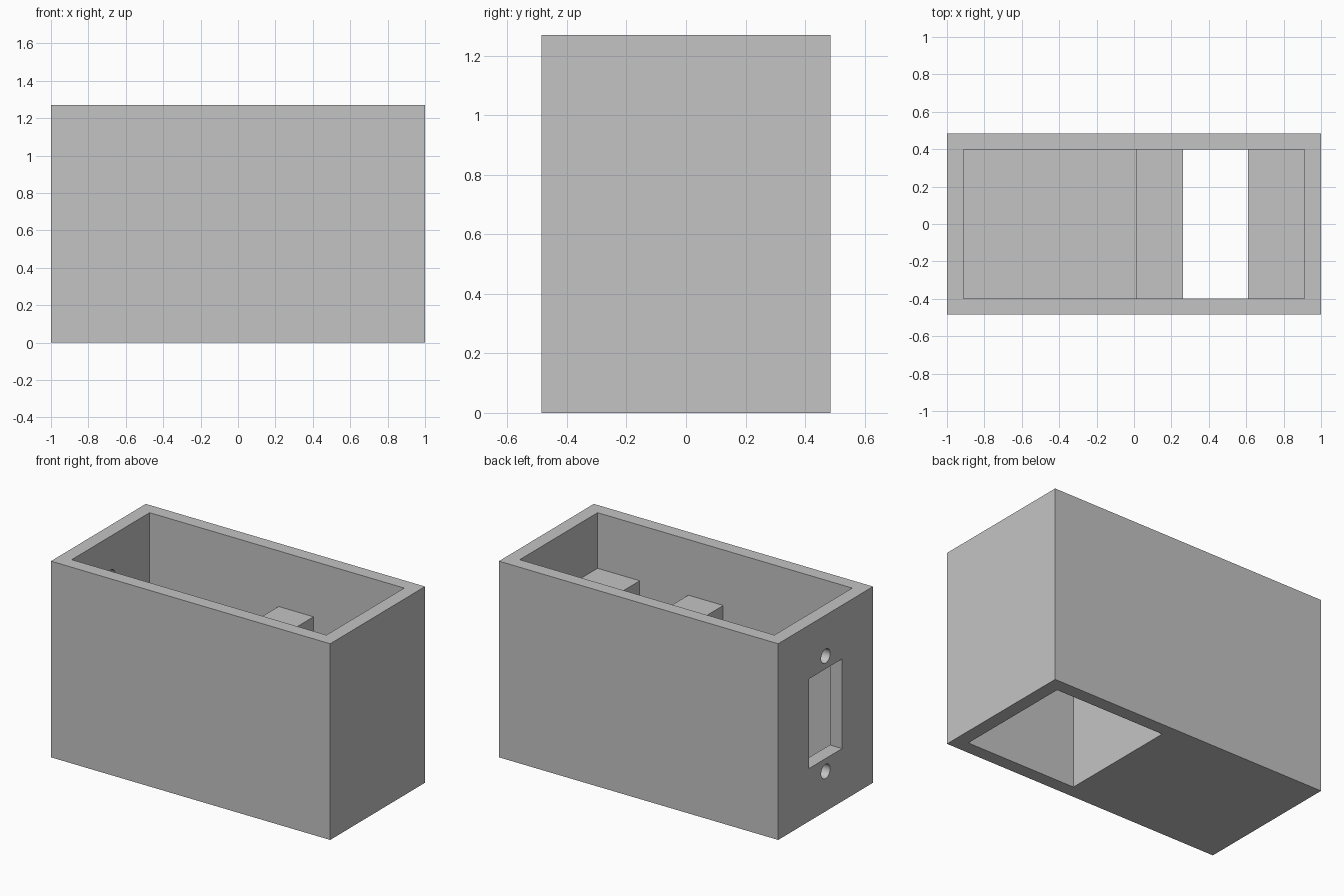
import bpy
import bmesh
from mathutils import Matrix, Vector

LENGTH, DEPTH, HEIGHT = 2.0, 0.97, 1.27
IN_X, IN_Y = 0.912, 0.398            # half sizes of the hollow
FLOOR, SHELF_TOP, SHELF_UNDER = 0.09, 0.91, 0.81
OVER = 0.1                           # how far cutters poke out

if "Cube" in bpy.data.objects:
    bpy.data.objects.remove(bpy.data.objects["Cube"], do_unlink=True)

grey = bpy.data.materials.new("plain grey")
grey.use_nodes = True
colour = (0.55, 0.55, 0.55, 1)
grey.diffuse_color = colour
grey.node_tree.nodes["Principled BSDF"].inputs["Base Color"].default_value = colour


def make_object(name, bm):
    bmesh.ops.recalc_face_normals(bm, faces=bm.faces)
    mesh = bpy.data.meshes.new(name)
    bm.to_mesh(mesh)
    bm.free()
    mesh.materials.append(grey)
    obj = bpy.data.objects.new(name, mesh)
    bpy.context.collection.objects.link(obj)
    return obj


def box(name, size, centre):
    bm = bmesh.new()
    bmesh.ops.create_cube(bm, size=1, matrix=Matrix.Translation(centre) @ Matrix.Diagonal((*size, 1)))
    return make_object(name, bm)


def cylinder_x(name, radius, length, centre):
    bm = bmesh.new()
    bmesh.ops.create_cone(bm, cap_ends=True, segments=32, radius1=radius, radius2=radius, depth=length,
                          matrix=Matrix.Translation(centre) @ Matrix.Rotation(1.5707963, 4, 'Y'))
    return make_object(name, bm)


def extrude_y(name, profile, half):
    bm = bmesh.new()
    face = bm.faces.new([bm.verts.new((x, -half, z)) for x, z in profile])
    side = bmesh.ops.extrude_face_region(bm, geom=[face])["geom"]
    bmesh.ops.translate(bm, vec=Vector((0, 2 * half, 0)),
                        verts=[v for v in side if isinstance(v, bmesh.types.BMVert)])
    return make_object(name, bm)


# Outer casing
casing = box("casing", (LENGTH, DEPTH, HEIGHT), (0, 0, HEIGHT / 2))

# Hollow: upper room, deep bay, slotted shelf and a lower bay open underneath
hollow = extrude_y("hollow_cutter", [
    (-IN_X, HEIGHT + OVER), (-IN_X, FLOOR), (0.012, FLOOR), (0.012, SHELF_TOP),
    (0.262, SHELF_TOP), (0.262, SHELF_UNDER), (0.122, SHELF_UNDER), (0.122, -OVER),
    (IN_X, -OVER), (IN_X, SHELF_UNDER), (0.61, SHELF_UNDER), (0.61, SHELF_TOP),
    (IN_X, SHELF_TOP), (IN_X, HEIGHT + OVER)], IN_Y)

# Socket window with a screw hole above and below it in the end wall
wall_x, mid_z = -(1 + IN_X) / 2, 0.632
cutters = [hollow, box("window_cutter", (0.25, 0.337, 0.58), (wall_x, 0, mid_z))]
for label, sign in (("upper", 1), ("lower", -1)):
    cutters.append(cylinder_x(label + "_screw_hole_cutter", 0.046, 0.25,
                              (wall_x, 0, mid_z + sign * 0.373)))

for cutter in cutters:
    cut = casing.modifiers.new(cutter.name, 'BOOLEAN')
    cut.operation = 'DIFFERENCE'
    cut.solver = 'EXACT'
    cut.object = cutter

# Bake the cuts and remove the cutters
bpy.context.view_layer.update()
evaluated = casing.evaluated_get(bpy.context.evaluated_depsgraph_get())
finished = bpy.data.meshes.new_from_object(evaluated)
casing.modifiers.clear()
casing.data = finished
for cutter in cutters:
    bpy.data.objects.remove(cutter, do_unlink=True)

# Smooth only the round hole walls
bpy.ops.object.select_all(action='DESELECT')
casing.select_set(True)
bpy.context.view_layer.objects.active = casing
bpy.ops.object.shade_smooth_by_angle(angle=0.5)
